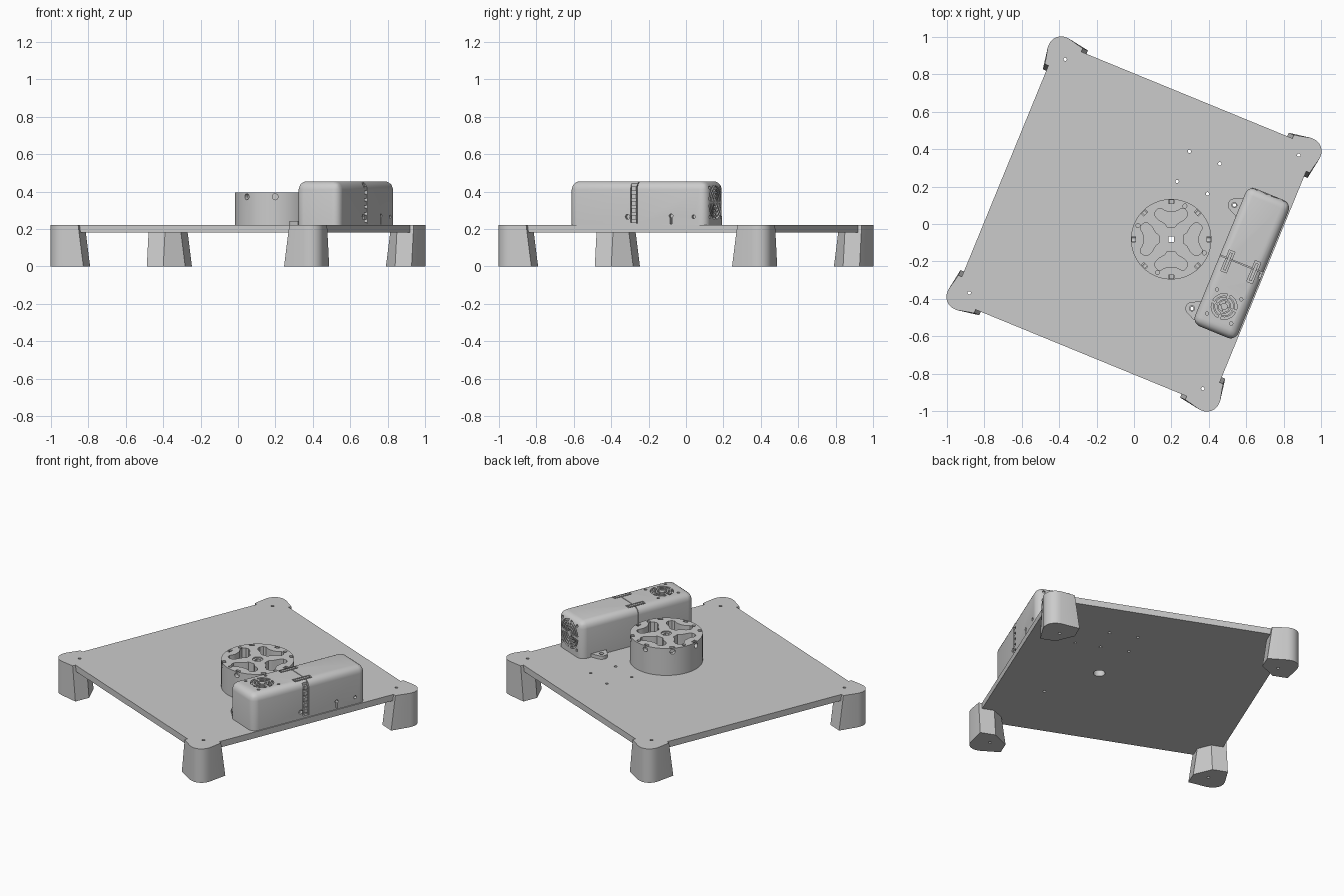
import bpy, bmesh
from math import sin, cos, pi, radians
from mathutils import Matrix, Vector

old = bpy.data.objects.get("Cube")
if old:
    bpy.data.objects.remove(old)

TURN = radians(-22.3)      # whole model is turned about z
FLOOR = 0.22               # top of the board

grey = bpy.data.materials.new("light grey")
grey.use_nodes = True
grey.diffuse_color = (0.6, 0.6, 0.6, 1)
grey.node_tree.nodes["Principled BSDF"].inputs["Base Color"].default_value = (0.6, 0.6, 0.6, 1)


def finish(name, bm):
    bmesh.ops.recalc_face_normals(bm, faces=bm.faces)
    mesh = bpy.data.meshes.new(name)
    bm.to_mesh(mesh)
    bm.free()
    mesh.materials.append(grey)
    obj = bpy.data.objects.new(name, mesh)
    obj.rotation_euler.z = TURN
    bpy.context.collection.objects.link(obj)
    return obj


def prism(name, outline, z0, z1, top=None, matrix=None, rounding=0):
    """Loft between a bottom outline and a top outline with equal point counts."""
    bm = bmesh.new()
    low = [bm.verts.new((x, y, z0)) for x, y in outline]
    high = [bm.verts.new((x, y, z1)) for x, y in (top or outline)]
    bm.faces.new(low)
    bm.faces.new(high)
    for i in range(len(low)):
        j = (i + 1) % len(low)
        bm.faces.new((low[i], low[j], high[j], high[i]))
    if rounding:
        edges = [e for e in bm.edges if max(v.co.z for v in e.verts) > z0 + 0.01]
        bmesh.ops.bevel(bm, geom=edges, offset=rounding, segments=6,
                        profile=0.5, affect='EDGES', clamp_overlap=True)
    if matrix:
        bmesh.ops.transform(bm, matrix=matrix, verts=bm.verts)
    return finish(name, bm)


def circle(x, y, r, n=20):
    return [(x + r * cos(2 * pi * i / n), y + r * sin(2 * pi * i / n)) for i in range(n)]


def rect(x, y, w, d):
    return [(x - w / 2, y - d / 2), (x + w / 2, y - d / 2),
            (x + w / 2, y + d / 2), (x - w / 2, y + d / 2)]


def arc_slot(r0, r1, a0, a1, n=8):
    angles = [a0 + (a1 - a0) * i / n for i in range(n + 1)]
    return ([(r1 * cos(a), r1 * sin(a)) for a in angles]
            + [(r0 * cos(a), r0 * sin(a)) for a in reversed(angles)])


def carve(target, cutters):
    """Subtract every cutter, then discard it."""
    bpy.context.view_layer.objects.active = target
    for c in cutters:
        mod = target.modifiers.new("cut", 'BOOLEAN')
        mod.operation = 'DIFFERENCE'
        mod.solver = 'EXACT'
        mod.object = c
        bpy.ops.object.modifier_apply(modifier=mod.name)
        bpy.data.objects.remove(c)


def drill(x, y, r, z0=-0.1, z1=0.3):
    return prism("cutter", circle(x, y, r, 14), z0, z1)


def spin(k, n):
    return Matrix.Rotation(2 * pi * k / n, 4, 'Z')


parts = []
HUB = (0.215, 0.0)
CORNER = 0.675
TABS = [(0.458, 0.297), (0.458, -0.30)]

# Square board with mounting holes
board = prism("board", rect(0, 0, 1.49, 1.49), 0.18, FLOOR)
holes = [(x, y) for x in (0.127, 0.302) for y in (0.298, 0.472)]
holes += [(x, y) for x in (-CORNER, CORNER) for y in (-CORNER, CORNER)] + TABS
carve(board, [drill(x, y, 0.009) for x, y in holes] + [drill(*HUB, 0.035)])
parts.append(board)


# Four flared corner feet
def foot_outline(end):
    half = [(0.67, end), (0.765, end), (0.785, 0.70)]
    arc = [(0.715 + 0.07 * cos(a), 0.715 + 0.07 * sin(a))
           for a in [pi / 2 * i / 10 for i in range(11)]]
    return half + arc + [(y, x) for x, y in reversed(half)]


for k, side in enumerate(("back_left", "back_right", "front_right", "front_left")):
    foot = prism("foot_" + side, foot_outline(0.58), 0, FLOOR,
                 top=foot_outline(0.61), matrix=spin(k, 4))
    p = spin(k, 4) @ Vector((CORNER, CORNER, 0))
    carve(foot, [drill(p.x, p.y, 0.009)])
    parts.append(foot)

# Round turntable drum with four windows, rim slots and side screw holes
drum = prism("drum", circle(*HUB, 0.215, 72), FLOOR, 0.395)
to_hub = Matrix.Translation((*HUB, 0)) @ Matrix.Rotation(-TURN, 4, 'Z')
side = [(0.065, 0.02), (0.085, 0.035), (0.105, 0.07), (0.125, 0.086), (0.145, 0.086),
        (0.163, 0.072), (0.165, 0.055), (0.155, 0.038), (0.147, 0.018)]
window = side + [(x, -y) for x, y in reversed(side)]
cuts = [prism("cutter", window, 0.25, 0.5, matrix=to_hub @ spin(k, 4)) for k in range(4)]
for k in range(8):
    turn = to_hub @ spin(k, 8)
    cuts.append(prism("cutter", rect(0.2, 0, 0.018, 0.03), 0.385, 0.5, matrix=turn))
    sideways = turn @ Matrix.Translation((0, 0, 0.372)) @ Matrix.Rotation(pi / 2, 4, 'Y')
    cuts.append(prism("cutter", circle(0, 0, 0.016, 14), 0.19, 0.3, matrix=sideways))
for k in range(4):
    a = k * pi / 2
    cuts.append(drill(HUB[0] + 0.192 * cos(a), 0.192 * sin(a), 0.011, 0.36, 0.5))
cuts.append(prism("cutter", rect(0, 0, 0.03, 0.03), 0, 0.5, matrix=to_hub))
cuts.append(prism("cutter", circle(*HUB, 0.031, 24), 0.388, 0.5))
carve(drum, cuts)
parts.append(drum)

# Electronics housing, rounded on top and at its upright corners
X0, X1, Y0, Y1, TOP = 0.488, 0.738, -0.373, 0.422, 0.455
MID = (X0 + X1) / 2
housing = prism("housing", rect(MID, (Y0 + Y1) / 2, X1 - X0, Y1 - Y0), FLOOR, TOP, rounding=0.045)


def grille(matrix, radii, corner):
    """Ring slots and four screw holes cut down along the local z axis."""
    out = []
    for r in radii:
        for k in range(4):
            a = k * pi / 2 + 0.12
            out.append(prism("cutter", arc_slot(r, r + 0.011, a, a + pi / 2 - 0.24),
                             -0.015, 0.05, matrix=matrix))
    for x in (-corner, corner):
        for y in (-corner, corner):
            out.append(prism("cutter", circle(x, y, 0.009, 12), -0.015, 0.05, matrix=matrix))
    return out


cuts = grille(Matrix.Translation((MID, -0.225, TOP)), (0.018, 0.038, 0.058), 0.07)
back = Matrix.Translation((MID, Y1, 0.342)) @ Matrix.Rotation(-pi / 2, 4, 'X')
cuts += grille(back, (0.02, 0.04, 0.06, 0.08), 0.078)

# Latch slots on the top and the outer side
for x in (0.54, 0.69):
    cuts.append(prism("cutter", rect(x, 0.005, 0.032, 0.12), TOP - 0.015, 0.5))
cuts.append(prism("cutter", rect(X1, 0, 0.03, 0.035), 0.235, 0.445))

# Side openings: keyhole, round hole and hexagonal hole
outer = Matrix.Translation((X1, 0, 0)) @ Matrix.Rotation(pi / 2, 4, 'Z') @ Matrix.Rotation(pi / 2, 4, 'X')
for outline in (circle(0.216, 0.27, 0.011, 12), rect(0.216, 0.247, 0.01, 0.04),
                circle(0.346, 0.265, 0.01, 12), circle(-0.035, 0.265, 0.014, 6)):
    cuts.append(prism("cutter", outline, -0.02, 0.05, matrix=outer))

# Seam between the two housing halves
cuts.append(prism("cutter", rect(MID, 0.02, 0.4, 0.004), FLOOR + 0.01, 0.5))
carve(housing, cuts)
parts.append(housing)

# Latch bars lying in the slots
for name, x in (("inner_latch", 0.54), ("outer_latch", 0.69)):
    parts.append(prism(name, rect(x, 0.005, 0.016, 0.1), TOP - 0.02, TOP))
for i in range(5):
    z = 0.25 + 0.038 * i
    parts.append(prism("side_latch_rung", rect(X1 - 0.01, 0, 0.018, 0.026), z, z + 0.024))

# Screw tabs joining the housing to the board
for i, (x, y) in enumerate(TABS):
    outline = [(x + 0.035 * cos(a), y + 0.035 * sin(a))
               for a in [radians(110 + 14 * k) for k in range(11)]]
    outline += [(X0 + 0.005, y - 0.055), (X0 + 0.005, y + 0.055)]
    tab = prism("screw_tab_%d" % (i + 1), outline, FLOOR, FLOOR + 0.022)
    carve(tab, [drill(x, y, 0.014)])
    parts.append(tab)

# Smooth the curved walls and keep the corners sharp
bpy.ops.object.select_all(action='DESELECT')
for obj in parts:
    obj.select_set(True)
bpy.context.view_layer.objects.active = parts[0]
bpy.ops.object.shade_smooth_by_angle(angle=radians(30))
